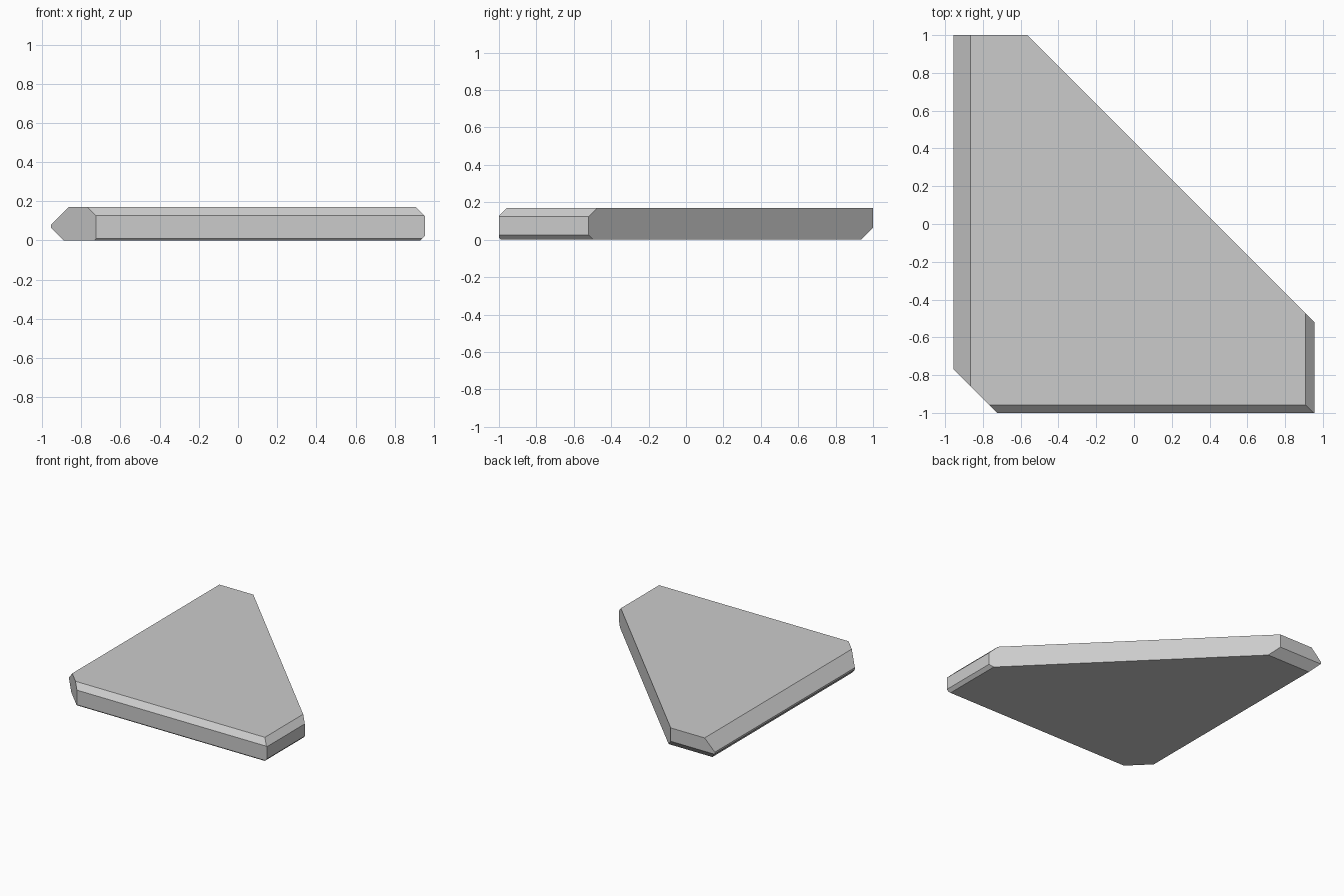
import bpy, bmesh
from mathutils import Vector

if "Cube" in bpy.data.objects:
    bpy.data.objects.remove(bpy.data.objects["Cube"])

bm = bmesh.new()
bmesh.ops.create_cube(bm, size=1)

# Base slab: 1.91 x 2.0 x 0.17, standing on the ground
bmesh.ops.scale(bm, vec=(1.91, 2.0, 0.17), verts=bm.verts)
bmesh.ops.translate(bm, vec=(0, 0, 0.085), verts=bm.verts)


def cut(point, normal):
    """Slice off everything on the normal side of a plane and cap the hole."""
    geom = bm.verts[:] + bm.edges[:] + bm.faces[:]
    res = bmesh.ops.bisect_plane(bm, geom=geom, dist=1e-6, plane_co=Vector(point),
                                 plane_no=Vector(normal).normalized(), clear_outer=True)
    edges = [e for e in res["geom_cut"] if isinstance(e, bmesh.types.BMEdge)]
    bmesh.ops.holes_fill(bm, edges=edges, sides=0)


# Long diagonal side and clipped front left corner
cut((0.955, -0.52, 0), (1, 1, 0))
cut((-0.955, -0.77, 0), (-1, -1, 0))

# 45 degree chamfers: (rim point, outward direction), top then bottom
for point, normal in [
    ((-0.865, 0, 0.17), (-1, 0, 1)),
    ((0.908, 0, 0.17), (1, 0, 1)),
    ((0, -0.957, 0.17), (0, -1, 1)),
    ((-0.89, 0, 0), (-1, 0, -1)),
    ((0.93, 0, 0), (1, 0, -1)),
    ((0, -0.99, 0), (0, -1, -1)),
    ((0, 0.937, 0), (0, 1, -1)),
]:
    cut(point, normal)

bmesh.ops.recalc_face_normals(bm, faces=bm.faces)
mesh = bpy.data.meshes.new("chamfered_plate")
bm.to_mesh(mesh)
bm.free()
bpy.context.collection.objects.link(bpy.data.objects.new("chamfered_plate", mesh))
